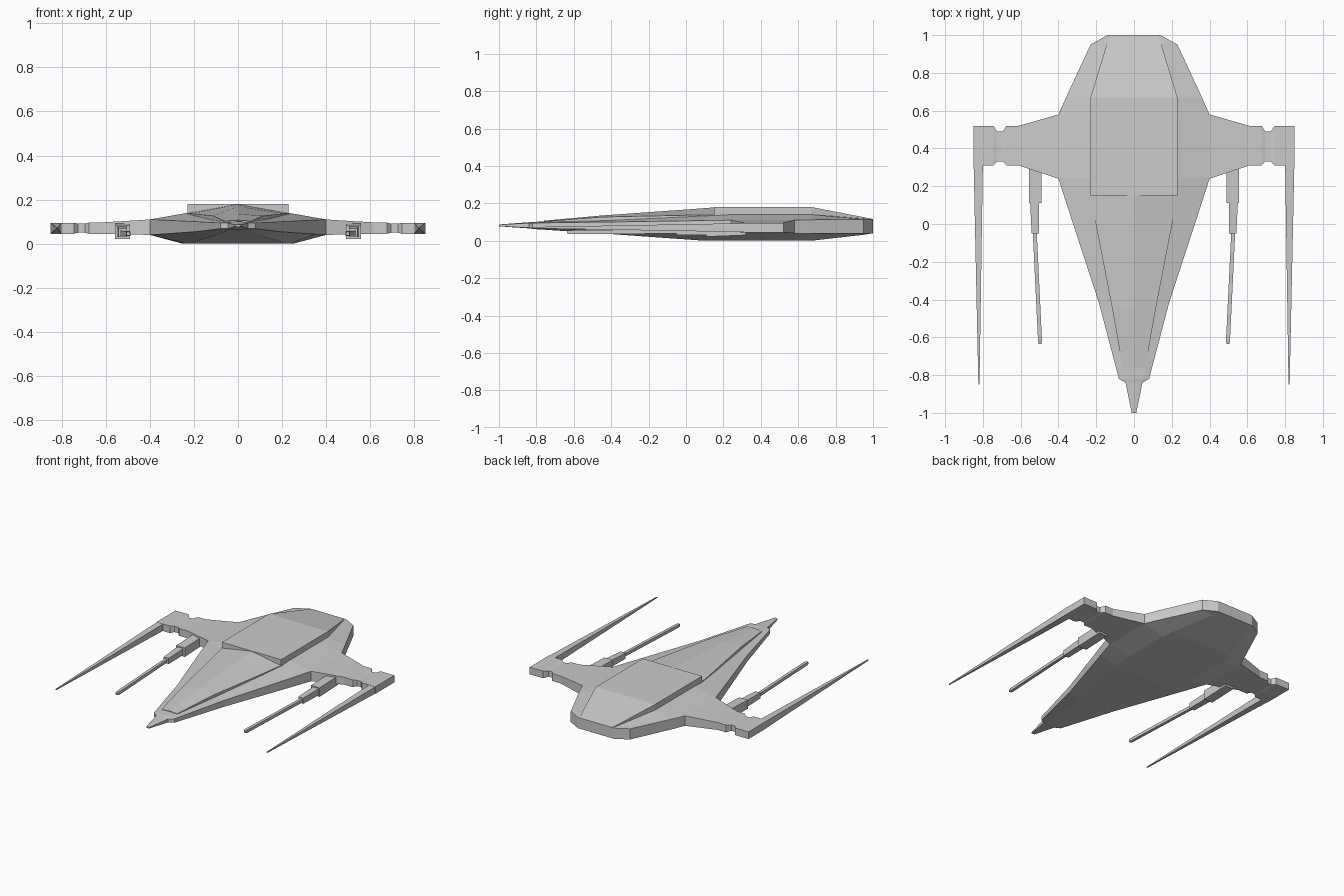
import bpy, bmesh


def loft(name, rings, mirror=False):
    """Skin a list of equal-length point rings, with capped ends."""
    bm = bmesh.new()
    rows = [[bm.verts.new(p) for p in r] for r in rings]
    n = len(rows[0])
    for a, b in zip(rows, rows[1:]):
        for i in range(n):
            j = (i + 1) % n
            bm.faces.new((a[i], a[j], b[j], b[i]))
    bm.faces.new(rows[0])
    bm.faces.new(rows[-1])
    bmesh.ops.remove_doubles(bm, verts=bm.verts, dist=1e-5)
    bmesh.ops.recalc_face_normals(bm, faces=bm.faces)
    me = bpy.data.meshes.new(name)
    bm.to_mesh(me)
    bm.free()
    ob = bpy.data.objects.new(name, me)
    bpy.context.collection.objects.link(ob)
    if mirror:
        ob.modifiers.new("Mirror", 'MIRROR').use_mirror_merge = False
    return ob


def section(y, half, top):
    """Symmetric cross-section at y: half profile bottom to top, plus ridge."""
    right = [(x, y, z) for x, z in half]
    return right + [(0, y, top)] + [(-x, y, z) for x, y, z in reversed(right)]


def box_y(y, x0, x1, z0, z1):
    return [(x0, y, z0), (x1, y, z0), (x1, y, z1), (x0, y, z1)]


def box_x(x, y0, y1, z0, z1):
    return [(x, y0, z0), (x, y1, z0), (x, y1, z1), (x, y0, z1)]


# Main hull: y, belly x, belly z, edge x, edge low z, edge high z, deck x, deck z, ridge z
hull = [
    (1.00, .10, .040, .14, .040, .115, .10, .115, .115),
    (.95, .145, .032, .23, .040, .115, .145, .118, .12),
    (.67, .24, 0, .36, .040, .112, .23, .14, .145),
    (.58, .25, 0, .40, .040, .110, .23, .14, .145),
    (.24, .25, 0, .40, .040, .110, .23, .14, .145),
    (.10, .23, 0, .355, .043, .108, .22, .133, .14),
    (-.42, .10, .037, .185, .055, .100, .12, .108, .11),
    (-.82, .04, .063, .08, .068, .095, .05, .098, .101),
    (-.84, .02, .066, .045, .069, .094, .03, .096, .099),
    (-1.0, .005, .077, .012, .078, .086, .005, .087, .087),
]
loft("hull", [section(y, [(bx, bz), (w, zl), (w, zh), (d, dz)], t)
              for y, bx, bz, w, zl, zh, d, dz, t in hull])

# Raised rear deck block, flat on top and sloping to the stern
loft("rear_deck", [box_y(y, -w, w, z0, z1) for y, w, z0, z1 in [
    (1.0, .125, .10, .116), (.95, .145, .10, .126),
    (.67, .23, .10, .18), (.15, .23, .10, .18)]])

# Ridged spine running forward to the nose
loft("nose_spine", [section(y, [(w, z0), (w, z1)], t) for y, w, z0, z1, t in [
    (.16, .23, .10, .139, .179), (.03, .208, .10, .137, .169),
    (-.45, .115, .09, .127, .135), (-.76, .06, .085, .103, .107)]])

# Wings with a narrow neck before each tip
loft("wings", [box_x(*s) for s in [
    (.30, .24, .58, .04, .11), (.40, .24, .58, .04, .11),
    (.61, .31, .52, .045, .097), (.675, .31, .52, .045, .096),
    (.695, .33, .49, .05, .091), (.725, .33, .49, .05, .091),
    (.745, .31, .52, .045, .095), (.85, .31, .52, .045, .095)]], True)

# Long wing tip spikes
loft("tip_spikes", [box_y(.32, .80, .849, .046, .094),
                    box_y(-.85, .818, .824, .067, .073)], True)

# Under-wing guns: housing, sleeve and thin barrel
loft("gun_housings", [box_y(.32, .49, .557, .03, .092),
                      box_y(.11, .49, .557, .022, .085)], True)
loft("gun_sleeves", [box_y(.12, .503, .55, .032, .078),
                     box_y(-.05, .503, .542, .03, .07)], True)
loft("gun_barrels", [box_y(-.04, .515, .536, .038, .06),
                     box_y(-.62, .487, .508, .036, .056),
                     box_y(-.635, .491, .505, .038, .053)], True)
